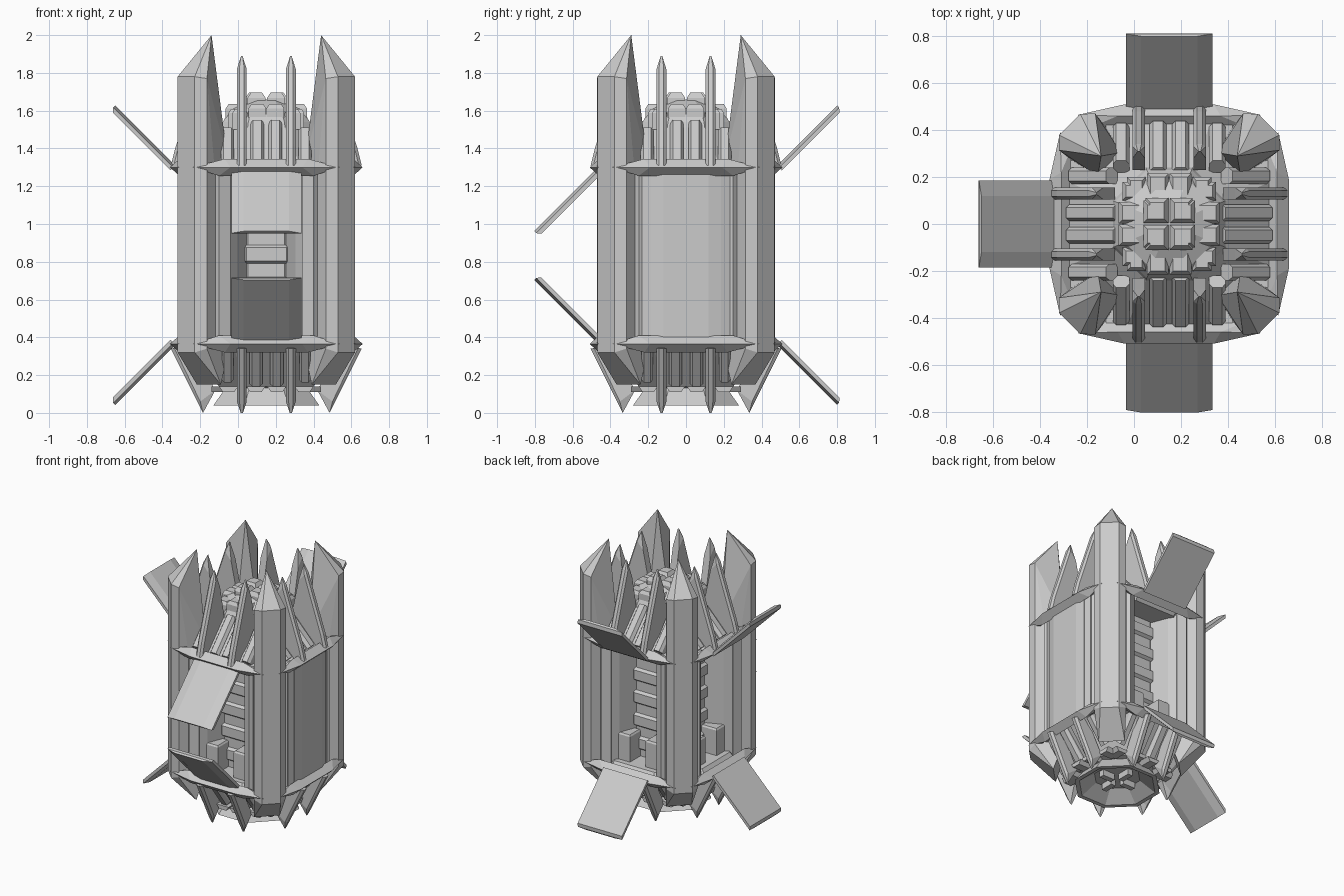
import bpy, bmesh
from math import cos, sin, pi
from mathutils import Vector

if "Cube" in bpy.data.objects:
    bpy.data.objects.remove(bpy.data.objects["Cube"])

CX = 0.15  # body axis, the open left hatches push it off centre


def place(p, ang):
    """Side-local (t along wall, r outward, z) to world; angle 0 is the front."""
    t, r, z = p
    x, y = t, -r
    return Vector((CX + x * cos(ang) - y * sin(ang), x * sin(ang) + y * cos(ang), z))


def finish(name, bm):
    bmesh.ops.recalc_face_normals(bm, faces=bm.faces)
    me = bpy.data.meshes.new(name)
    bm.to_mesh(me)
    bm.free()
    ob = bpy.data.objects.new(name, me)
    bpy.context.collection.objects.link(ob)
    return ob


def hulls(name, shapes, sides=(0, 1, 2, 3), offset=0.0):
    """Convex pieces repeated around the body."""
    bm = bmesh.new()
    for k in sides:
        for pts in shapes:
            vs = [bm.verts.new(place(p, offset + k * pi / 2)) for p in pts]
            res = bmesh.ops.convex_hull(bm, input=vs)
            junk = {g for g in res["geom_interior"] + res["geom_unused"]
                    if isinstance(g, bmesh.types.BMVert) and g.is_valid}
            bmesh.ops.delete(bm, geom=list(junk), context='VERTS')
    bmesh.ops.dissolve_limit(bm, angle_limit=0.01, verts=bm.verts, edges=bm.edges)
    return finish(name, bm)


def loft(name, rings):
    """Octagonal stack of (flat radius, z) rings, capped at both ends."""
    bm = bmesh.new()
    prev = first = None
    for a, z in rings:
        R = a / cos(pi / 8)
        ring = [bm.verts.new((CX + R * cos(pi / 8 + i * pi / 4), R * sin(pi / 8 + i * pi / 4), z))
                for i in range(8)]
        if prev:
            for i in range(8):
                j = (i + 1) % 8
                bm.faces.new((prev[i], prev[j], ring[j], ring[i]))
        first = first or ring
        prev = ring
    bm.faces.new(first)
    bm.faces.new(prev)
    return finish(name, bm)


def mirror(pts):
    return [(s * t, r, z) for t, r, z in pts for s in (-1, 1)]


def both(shapes):
    return shapes + [[(-t, r, z) for t, r, z in s] for s in shapes]


def block(t, w, r0, r1, z0, z1, c=0.015):
    """Box with a chamfered top."""
    zc = z1 - 1.5 * c
    return [(t + s * w, r, z) for s in (-1, 1) for r in (r0, r1) for z in (z0, zc)] + \
           [(t + s * (w - c), r, z1) for s in (-1, 1) for r in (r0 + c, r1 - c)]


def rib(t, w, a, b, depth=0.05):
    """Sloped rib with chamfered crest between two (r, z) points."""
    n = 1 if b[1] > a[1] else -1
    pts = []
    for r, z in (a, b):
        pts += [(t + s * w, r - depth, z - n * depth) for s in (-1, 1)]
        pts += [(t + s * w, r - 0.015, z - n * 0.015) for s in (-1, 1)]
        pts += [(t + s * w * 0.6, r, z) for s in (-1, 1)]
    return pts


# Corner pillars with pointed tops and tucked-in feet
hulls("corner_pillars", [mirror([
    (0.064, 0.60, 1.78), (0.11, 0.555, 1.77), (0.0, 0.41, 2.0), (0.07, 0.36, 1.34),
    (0.064, 0.60, 0.32), (0.11, 0.555, 0.34), (0.09, 0.43, 0.15), (0.085, 0.36, 0.36)])],
    offset=pi / 4)

# Corner walls closing the gap between pillars and core
hulls("corner_walls", [[(s * t, r, z) for t, r in ((0.15, 0.42), (0.14, 0.36), (0.08, 0.22))
                        for s in (-1, 1) for z in (0.36, 1.31)]], offset=pi / 4)

# Roof, underside and flared nozzle
loft("roof", [(0.40, 1.27), (0.43, 1.31), (0.24, 1.51), (0.23, 1.54), (0.19, 1.61), (0.10, 1.66)])
loft("underside", [(0.40, 0.40), (0.43, 0.36), (0.25, 0.14), (0.15, 0.12)])
loft("nozzle", [(0.21, 0.14), (0.28, 0.04), (0.25, 0.04), (0.15, 0.115)])
hulls("nozzle_vanes", [block(0, 0.02, 0.04, 0.14, 0.07, 0.13, 0.005)])

# Horizontal flanges above and below every side
flange = [(0.39, 0.465, 0.0), (0.19, 0.51, 0.0), (0.22, 0.46, 0.045),
          (0.25, 0.46, -0.045), (0.34, 0.41, 0.0)]
for name, zc, s in (("upper_flanges", 1.30, 1), ("lower_flanges", 0.365, -1)):
    hulls(name, [mirror([(t, r, zc + s * z) for t, r, z in flange])])


# Paired spike fins, bar-like with a chamfered outer edge
def fin(profile):
    return [(0.13 + s * w, r, z) for r, z, w in profile for s in (-1, 1)]


hulls("upper_fins", both([fin([
    (0.505, 1.31, 0.012), (0.48, 1.41, 0.012), (0.49, 1.31, 0.026), (0.465, 1.41, 0.026),
    (0.34, 1.83, 0.012), (0.33, 1.82, 0.026), (0.31, 1.89, 0.004), (0.28, 1.76, 0.026),
    (0.23, 1.52, 0.026), (0.42, 1.29, 0.026)])]))
hulls("lower_fins", both([fin([
    (0.505, 0.34, 0.012), (0.485, 0.34, 0.026), (0.365, 0.06, 0.012), (0.35, 0.06, 0.026),
    (0.335, 0.0, 0.006), (0.27, 0.12, 0.026), (0.40, 0.36, 0.026)])]))

# Ribs and stepped blocks on the roof
hulls("roof_ribs", both([
    rib(0.048, 0.036, (0.44, 1.34), (0.24, 1.55)),
    rib(0.205, 0.035, (0.43, 1.34), (0.27, 1.51)),
    block(0.048, 0.046, 0.11, 0.215, 1.50, 1.635),
    block(0.052, 0.048, 0.004, 0.11, 1.56, 1.695, 0.018),
    block(0.14, 0.04, 0.10, 0.20, 1.50, 1.61)]))

# Ribs and end blocks on the underside
end_blocks = [[(tc + s * (0.05 if z > 0.12 else 0.03), r, z)
               for s in (-1, 1) for r in (r0, r0 + 0.1) for z in (0.14, 0.11)]
              for tc, r0 in ((0.055, 0.22), (0.2, 0.19))]
hulls("underside_ribs", both([
    rib(0.055, 0.035, (0.45, 0.34), (0.30, 0.14)),
    rib(0.205, 0.03, (0.43, 0.34), (0.30, 0.16))] + end_blocks))


# Hatch frames: stepped jambs between pillar and opening
def column(outline):
    return [(t, r, z) for t, r in outline for z in (0.36, 1.31)]


hulls("hatch_jambs", both([
    column([(0.19, 0.41), (0.25, 0.44), (0.27, 0.42), (0.27, 0.36), (0.20, 0.36)]),
    column([(0.26, 0.40), (0.34, 0.40), (0.34, 0.28), (0.23, 0.30)]),
    column([(0.30, 0.43), (0.34, 0.45), (0.34, 0.38), (0.29, 0.38)])]))

# Wide inner core with stacked bands
rings = [(0.235, 0.36)]
for i in range(5):
    z = 0.45 + i * 0.17
    rings += [(0.235, z), (0.255, z + 0.015), (0.255, z + 0.085), (0.235, z + 0.10)]
loft("inner_core", rings + [(0.235, 1.31)])
hulls("floor_boxes", both([block(0.115, 0.05, 0.23, 0.36, 0.36, 0.60, 0.008)]))


# Hatch flaps: bent panels hinged at the flanges
def flap(r0, z0, dr, dz, upper, length=0.45):
    nr, nz = (-dz, dr) if upper else (dz, -dr)
    pts = []
    for d in (0.0, length):
        for t, n in ((0.185, -0.033), (0.185, -0.012), (0.12, 0.003)):
            trim = 0.018 if (d and n == -0.033) else 0
            pts.append((t, r0 + dr * (d - trim) + nr * n, z0 + dz * (d - trim) + nz * n))
    return mirror(pts)


q = 0.7071
hulls("front_hatches", [flap(0.483, 1.278, q, -q, True), flap(0.483, 0.388, q, q, False)], (0,))
hulls("back_left_hatches", [flap(0.484, 1.307, q, q, True), flap(0.484, 0.363, q, -q, False)], (2, 3))
hulls("closed_hatch", [flap(0.465, 1.275, 0, -1, True), flap(0.465, 0.385, 0, 1, False)], (1,))
hulls("closed_hatch_frame", [mirror(column([(0.18, 0.45), (0.25, 0.425), (0.25, 0.40)]))], (1,))
